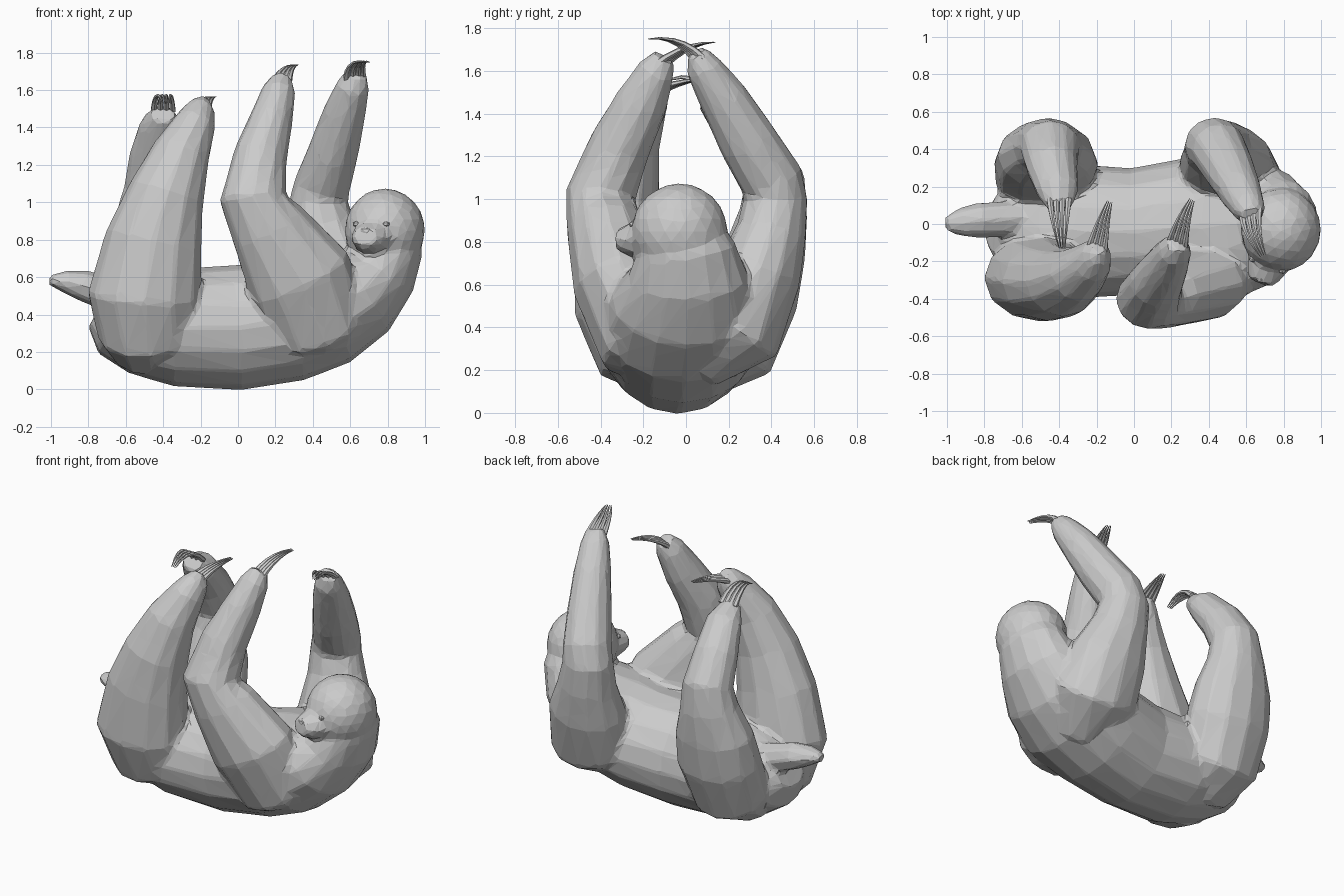
import bpy, bmesh, math, random
from mathutils import Vector, Matrix

random.seed(4)
Y = Vector((0, 1, 0))


def finish(name, bm):
    bmesh.ops.recalc_face_normals(bm, faces=bm.faces)
    me = bpy.data.meshes.new(name)
    bm.to_mesh(me)
    bm.free()
    ob = bpy.data.objects.new(name, me)
    bpy.context.collection.objects.link(ob)
    return ob


def add_loft(bm, secs, sides=12, ref=Y):
    """Skin rings (x, y, z, half_a, half_b) placed square to their path."""
    pts = [Vector(s[:3]) for s in secs]
    rings = []
    for i, s in enumerate(secs):
        t = (pts[min(i + 1, len(pts) - 1)] - pts[max(i - 1, 0)]).normalized()
        u = ref.cross(t).normalized()
        v = t.cross(u)
        ring = []
        for k in range(sides):
            a = 2 * math.pi * k / sides
            ring.append(bm.verts.new(pts[i] + u * math.cos(a) * s[3] + v * math.sin(a) * s[4]))
        rings.append(ring)
    for r0, r1 in zip(rings, rings[1:]):
        for k in range(sides):
            n = (k + 1) % sides
            bm.faces.new((r0[k], r0[n], r1[n], r1[k]))
    bm.faces.new(rings[0])
    bm.faces.new(rings[-1])


def loft(name, secs, **kw):
    bm = bmesh.new()
    add_loft(bm, secs, **kw)
    return finish(name, bm)


def claws(name, base, mid, tip, spread):
    """Curved, tapering claws fanned along spread and meeting near the tip."""
    base, mid, tip, spread = map(Vector, (base, mid, tip, spread))
    bm = bmesh.new()
    for k in (-1, -0.33, 0.33, 1):
        b, m, e = base + spread * k, mid + spread * k * 0.8, tip + spread * k * 0.3
        secs = []
        for j in range(6):
            f = j / 5
            p = b * (1 - f) ** 2 + m * 2 * f * (1 - f) + e * f * f
            r = 0.017 * (1 - f) + 0.002
            secs.append((*p, r, r))
        add_loft(bm, secs, sides=6, ref=spread.normalized())
    return finish(name, bm)


# Torso: a curved hammock from rump to neck
torso = loft("body", [
    (-0.75, -0.02, 0.42, 0.10, 0.13),
    (-0.68, -0.02, 0.38, 0.20, 0.25),
    (-0.55, -0.03, 0.35, 0.265, 0.33),
    (-0.33, -0.04, 0.33, 0.315, 0.36),
    (0.00, -0.04, 0.33, 0.335, 0.34),
    (0.28, -0.02, 0.365, 0.325, 0.37),
    (0.48, -0.01, 0.43, 0.31, 0.40),
    (0.65, 0.00, 0.52, 0.26, 0.35),
    (0.76, 0.01, 0.64, 0.21, 0.28),
    (0.80, 0.00, 0.76, 0.19, 0.235),
    (0.80, -0.02, 0.86, 0.16, 0.19)], sides=16)

# Tail
tail = loft("tail", [
    (-0.60, 0.03, 0.48, 0.10, 0.10), (-0.83, 0.02, 0.555, 0.085, 0.095),
    (-0.92, 0.01, 0.575, 0.065, 0.08), (-1.01, 0.0, 0.585, 0.025, 0.04)], sides=8)

# Hind legs
near_hind = loft("near_hind_leg", [
    (-0.47, -0.08, 0.20, 0.20, 0.15), (-0.48, -0.22, 0.30, 0.27, 0.22),
    (-0.50, -0.29, 0.50, 0.305, 0.235), (-0.45, -0.31, 0.80, 0.26, 0.21),
    (-0.38, -0.31, 1.05, 0.205, 0.185), (-0.30, -0.27, 1.27, 0.155, 0.15),
    (-0.225, -0.20, 1.43, 0.11, 0.115), (-0.20, -0.15, 1.50, 0.08, 0.085),
    (-0.19, -0.12, 1.54, 0.04, 0.05)])
far_hind = loft("far_hind_leg", [
    (-0.47, 0.05, 0.20, 0.20, 0.15), (-0.48, 0.22, 0.32, 0.26, 0.22),
    (-0.47, 0.32, 0.55, 0.28, 0.21), (-0.47, 0.37, 0.75, 0.26, 0.19),
    (-0.46, 0.41, 0.94, 0.19, 0.16), (-0.45, 0.41, 1.08, 0.16, 0.15),
    (-0.44, 0.31, 1.25, 0.14, 0.13), (-0.41, 0.18, 1.41, 0.115, 0.10),
    (-0.40, 0.09, 1.475, 0.07, 0.055)])

# Arms
near_arm = loft("near_arm", [
    (0.45, -0.03, 0.28, 0.20, 0.17), (0.42, -0.22, 0.36, 0.28, 0.22),
    (0.33, -0.32, 0.60, 0.29, 0.21), (0.16, -0.38, 0.87, 0.21, 0.18),
    (0.08, -0.40, 1.02, 0.18, 0.165), (0.12, -0.31, 1.25, 0.145, 0.145),
    (0.18, -0.21, 1.45, 0.115, 0.125), (0.22, -0.14, 1.60, 0.09, 0.09),
    (0.235, -0.10, 1.665, 0.055, 0.055)])
far_arm = loft("far_arm", [
    (0.47, 0.06, 0.28, 0.20, 0.17), (0.52, 0.25, 0.40, 0.28, 0.22),
    (0.49, 0.34, 0.65, 0.25, 0.20), (0.45, 0.40, 0.85, 0.185, 0.165),
    (0.43, 0.42, 1.00, 0.16, 0.15), (0.45, 0.40, 1.09, 0.15, 0.15),
    (0.51, 0.29, 1.27, 0.135, 0.14), (0.57, 0.17, 1.48, 0.115, 0.115),
    (0.615, 0.08, 1.62, 0.09, 0.085), (0.635, 0.05, 1.69, 0.06, 0.045)])

# Head
C = Vector((0.785, -0.03, 0.85))
bm = bmesh.new()
bmesh.ops.create_icosphere(bm, subdivisions=3, radius=1.0,
                           matrix=Matrix.Translation(C) @ Matrix.Diagonal((0.215, 0.225, 0.225, 1)))
head = finish("head", bm)

# Face frame: looks toward -y and slightly -x
look = Vector((-0.36, -0.93, -0.06)).normalized()
side = look.cross(Vector((0, 0, 1))).normalized()
up = side.cross(look)


def face_point(f, s, u):
    return C + look * f + side * s + up * u


# Muzzle
muzzle = loft("muzzle", [(*face_point(f, 0, u), a, b) for f, u, a, b in (
    (0.08, -0.02, 0.15, 0.13), (0.20, -0.025, 0.115, 0.095),
    (0.26, -0.025, 0.095, 0.075), (0.305, -0.015, 0.07, 0.055))],
    sides=10, ref=Vector((0, 0, 1)))

# Fuse the fleshy parts into one faceted skin
parts = [torso, tail, near_hind, far_hind, near_arm, far_arm, head, muzzle]
bpy.ops.object.select_all(action='DESELECT')
for p in parts:
    p.select_set(True)
bpy.context.view_layer.objects.active = torso
bpy.ops.object.join()
m = torso.modifiers.new("fuse", 'REMESH')
m.mode = 'VOXEL'
m.voxel_size = 0.018
m = torso.modifiers.new("soften", 'SMOOTH')
m.factor = 0.5
m.iterations = 4
m = torso.modifiers.new("facet", 'DECIMATE')
m.ratio = 0.045
for n in ("fuse", "soften", "facet"):
    bpy.ops.object.modifier_apply(modifier=n)
for f in torso.data.polygons:
    f.use_smooth = False

# Claws
claws("near_hind_claws", (-0.20, -0.15, 1.50), (-0.18, -0.03, 1.56), (-0.13, 0.12, 1.565), (0.04, -0.02, 0))
claws("far_hind_claws", (-0.40, 0.13, 1.49), (-0.40, 0.01, 1.63), (-0.385, -0.13, 1.53), (0.05, 0, 0))
claws("near_arm_claws", (0.23, -0.12, 1.63), (0.25, 0.0, 1.73), (0.31, 0.13, 1.735), (0.04, -0.02, 0))
claws("far_arm_claws", (0.625, 0.06, 1.66), (0.62, -0.04, 1.77), (0.69, -0.17, 1.75), (0.045, 0.02, 0))


def blob(name, f, s, u, size):
    bm = bmesh.new()
    rot = Matrix((side, look, up)).transposed().to_4x4()
    bmesh.ops.create_icosphere(bm, subdivisions=1, radius=1.0, matrix=Matrix.Translation(
        face_point(f, s, u)) @ rot @ Matrix.Diagonal((*size, 1)))
    finish(name, bm)


# Nose, lips and eyes
blob("nose", 0.285, 0, 0.015, (0.04, 0.02, 0.022))
blob("upper_lip", 0.245, 0, -0.04, (0.09, 0.045, 0.012))
blob("lower_lip", 0.24, 0, -0.07, (0.08, 0.04, 0.012))
for n, s in (("left", -1), ("right", 1)):
    blob(n + "_eye", 0.2, s * 0.085, 0.045, (0.022, 0.016, 0.016))
